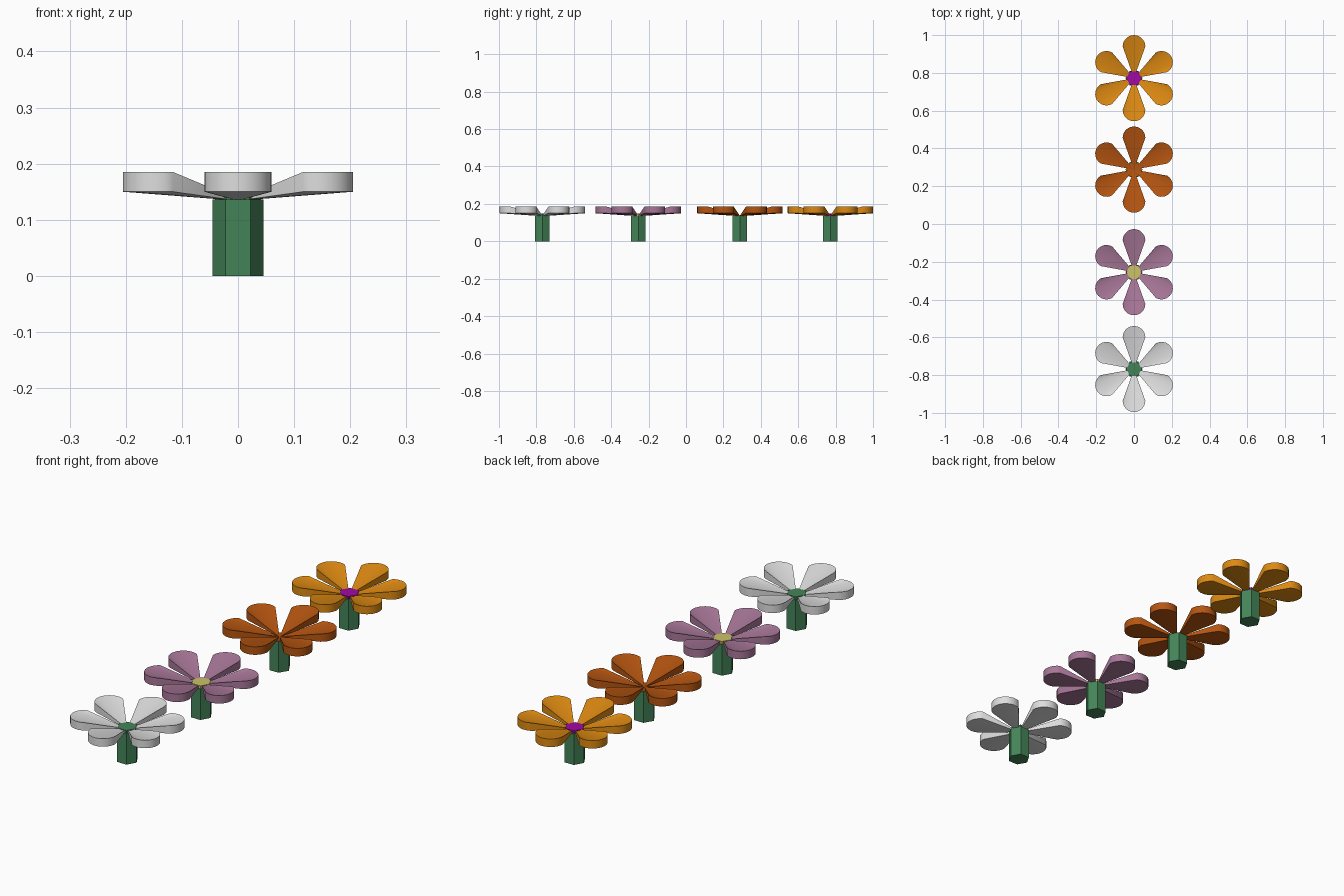
import bpy, bmesh
from math import sin, cos, pi
from mathutils import Matrix

cube = bpy.data.objects.get("Cube")
if cube:
    bpy.data.objects.remove(cube, do_unlink=True)


def material(name, rgb):
    """Flat colour given as 0-255 display values, stored as linear."""
    lin = [((c / 255 + 0.055) / 1.055) ** 2.4 for c in rgb]
    m = bpy.data.materials.new(name)
    m.use_nodes = True
    m.diffuse_color = (*lin, 1)
    m.node_tree.nodes["Principled BSDF"].inputs["Base Color"].default_value = (*lin, 1)
    return m


white = material("white petal", (222, 222, 222))
mauve = material("mauve petal", (168, 119, 152))
rust = material("rust petal", (182, 85, 16))
amber = material("amber petal", (222, 138, 18))
green = material("stem green", (68, 132, 88))
yellow = material("pale yellow", (204, 194, 104))
purple = material("purple", (160, 10, 163))

PETALS = 6
ARC_CENTRE, ARC_RADIUS, ARC_STEPS = 0.168, 0.06, 14
RIM_LOW, RIM_TOP = 0.15, 0.185
HUB_LOW, HUB_TOP = 0.134, 0.137


def finish(bm, name, mat, y):
    bmesh.ops.recalc_face_normals(bm, faces=bm.faces)
    mesh = bpy.data.meshes.new(name)
    bm.to_mesh(mesh)
    bm.free()
    mesh.materials.append(mat)
    obj = bpy.data.objects.new(name, mesh)
    obj.location.y = y
    bpy.context.collection.objects.link(obj)
    return obj


def hexagon(name, mat, y, radius, low, top):
    """Six-sided prism with corners on the x axis."""
    bm = bmesh.new()
    ring = [bm.verts.new((radius * cos(i * pi / 3), radius * sin(i * pi / 3), low))
            for i in range(6)]
    base = bm.faces.new(ring)
    ext = bmesh.ops.extrude_face_region(bm, geom=[base], use_keep_orig=True)
    for v in ext["geom"]:
        if isinstance(v, bmesh.types.BMVert):
            v.co.z = top
    return finish(bm, name, mat, y)


def add_petal(bm, turn):
    """Wedge with a half-round rim, fanned down to the middle of the flower."""
    rot = Matrix.Rotation(turn, 3, 'Z')
    angles = [-pi / 2 + pi * i / ARC_STEPS for i in range(ARC_STEPS + 1)]
    outline = [(ARC_CENTRE + ARC_RADIUS * cos(a), ARC_RADIUS * sin(a)) for a in angles]

    def layer(hub_z, rim_z):
        pts = [(0, 0, hub_z)] + [(x, y, rim_z) for x, y in outline]
        vs = [bm.verts.new(p) for p in pts]
        bmesh.ops.rotate(bm, verts=vs, matrix=rot)
        for a, b in zip(vs[1:], vs[2:]):
            bm.faces.new((vs[0], a, b))
        return vs

    low, top = layer(HUB_LOW, RIM_LOW), layer(HUB_TOP, RIM_TOP)
    count = len(low)
    for i in range(count):
        j = (i + 1) % count
        bm.faces.new((low[i], low[j], top[j], top[i]))


def flower(name, y, petal_mat, centre_mat, centre_top):
    hexagon(name + "_stem", green, y, 0.045, 0, 0.136)
    hexagon(name + "_centre", centre_mat, y, 0.041, 0.1355, centre_top)
    bm = bmesh.new()
    for i in range(PETALS):
        add_petal(bm, pi / 6 + i * 2 * pi / PETALS)
    petals = finish(bm, name + "_petals", petal_mat, y)
    bpy.ops.object.select_all(action='DESELECT')
    petals.select_set(True)
    bpy.context.view_layer.objects.active = petals
    bpy.ops.object.shade_smooth_by_angle(angle=pi / 6)


# Row of four flowers
flower("white_flower", -0.768, white, green, 0.148)
flower("mauve_flower", -0.255, mauve, yellow, 0.148)
flower("rust_flower", 0.288, rust, rust, 0.138)
flower("amber_flower", 0.772, amber, purple, 0.148)
